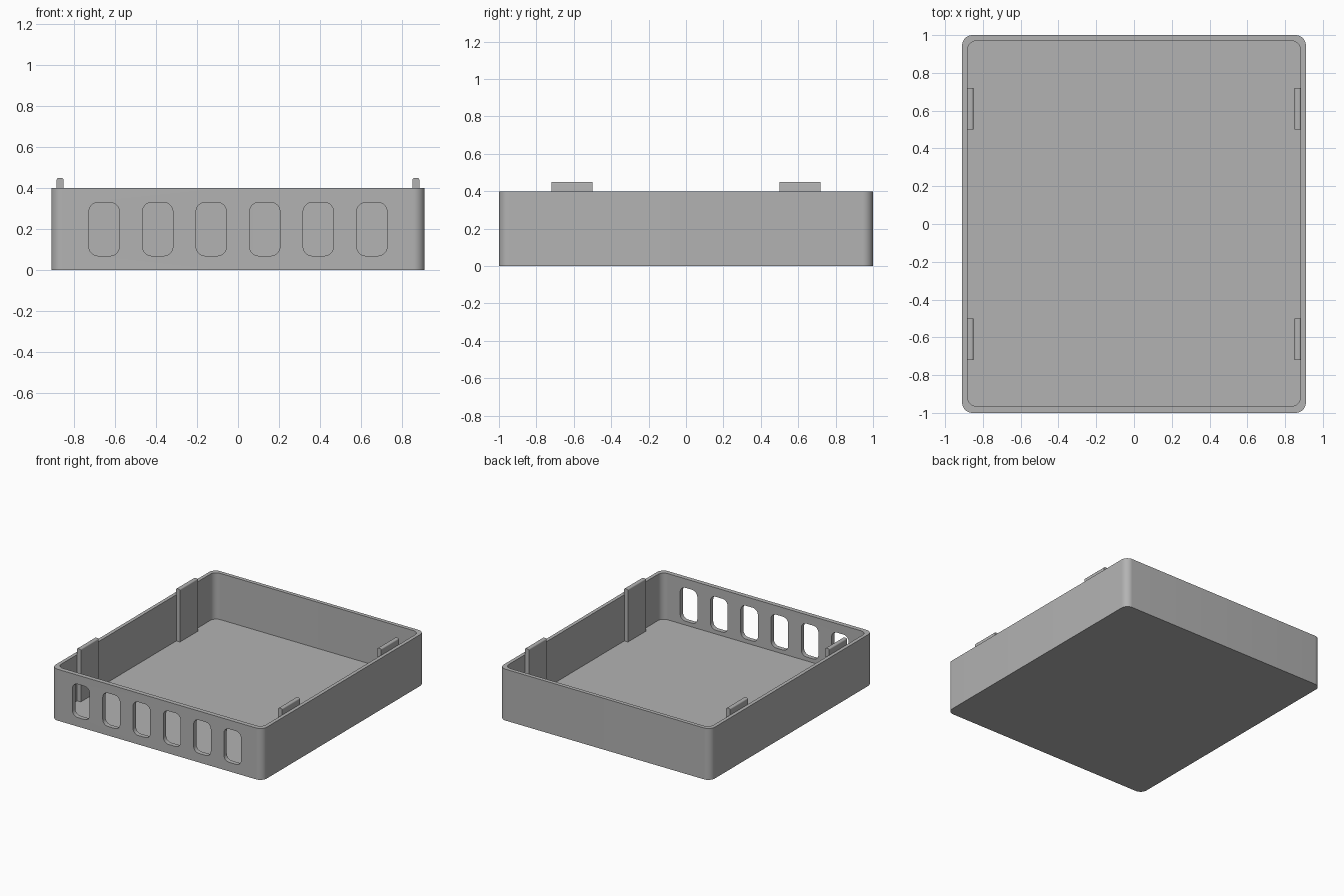
import bpy, bmesh, math
from mathutils import Matrix

cube = bpy.data.objects.get("Cube")
if cube:
    bpy.data.objects.remove(cube, do_unlink=True)

GREY = (0.45, 0.45, 0.45, 1)
mat = bpy.data.materials.new("plain grey")
mat.use_nodes = True
mat.diffuse_color = GREY
mat.node_tree.nodes["Principled BSDF"].inputs["Base Color"].default_value = GREY

HX, HY, TOP = 0.91, 1.0, 0.40
INNER_X, FLOOR = 0.882, 0.04


def rounded_prism(name, w, d, h, r, matrix, steps=10):
    """Rounded rectangle in the XY plane, extruded upwards by h."""
    bm = bmesh.new()
    verts = []
    for q, (sx, sy) in enumerate([(1, 1), (-1, 1), (-1, -1), (1, -1)]):
        for i in range(steps + 1):
            a = (q + i / steps) * math.pi / 2
            verts.append(bm.verts.new((sx * (w / 2 - r) + r * math.cos(a),
                                       sy * (d / 2 - r) + r * math.sin(a), 0)))
    base = bm.faces.new(verts)
    ext = bmesh.ops.extrude_face_region(bm, geom=[base])
    moved = [g for g in ext["geom"] if isinstance(g, bmesh.types.BMVert)]
    bmesh.ops.translate(bm, verts=moved, vec=(0, 0, h))
    bmesh.ops.transform(bm, matrix=matrix, verts=bm.verts)
    bmesh.ops.recalc_face_normals(bm, faces=bm.faces)
    mesh = bpy.data.meshes.new(name)
    bm.to_mesh(mesh)
    bm.free()
    mesh.materials.append(mat)
    obj = bpy.data.objects.new(name, mesh)
    bpy.context.collection.objects.link(obj)
    return obj


def activate(obj):
    bpy.ops.object.select_all(action="DESELECT")
    obj.select_set(True)
    bpy.context.view_layer.objects.active = obj


def cut(target, cutter):
    cutter.hide_render = True
    mod = target.modifiers.new("cut", "BOOLEAN")
    mod.operation = "DIFFERENCE"
    mod.solver = "EXACT"
    mod.object = cutter
    activate(target)
    bpy.ops.object.modifier_apply(modifier=mod.name)
    bpy.data.objects.remove(cutter, do_unlink=True)


# Open tray with a thin floor and walls
tray = rounded_prism("tray", 2 * HX, 2 * HY, TOP, 0.055, Matrix.Identity(4))
y0, y1 = -0.965, 0.97
cut(tray, rounded_prism("cavity_cutter", 2 * INNER_X, y1 - y0, 1, 0.05,
                        Matrix.Translation((0, (y0 + y1) / 2, FLOOR))))

# Row of rounded openings through the front wall
upright = Matrix.Rotation(math.pi / 2, 4, "X")
for i in range(6):
    x = (i - 2.5) * 0.261
    cut(tray, rounded_prism("window_cutter", 0.148, 0.26, 0.2, 0.045,
                            Matrix.Translation((x, -0.9, 0.2)) @ upright))
activate(tray)
bpy.ops.object.shade_smooth_by_angle(angle=math.radians(30))

# Upright clip tabs with rounded tops, against the side walls
along_y = Matrix.Rotation(math.pi / 2, 4, "X")
for side, sx in (("left", 1), ("right", -1)):
    for end, y in (("front", -0.5), ("back", 0.72)):
        bottom, top = FLOOR - 0.01, 0.45
        tab = rounded_prism(f"{side}_{end}_clip_tab", 0.033, top - bottom, 0.22, 0.01,
                            Matrix.Translation((sx * 0.867, y, (top + bottom) / 2)) @ along_y, 6)
        activate(tab)
        bpy.ops.object.shade_smooth_by_angle(angle=math.radians(30))
